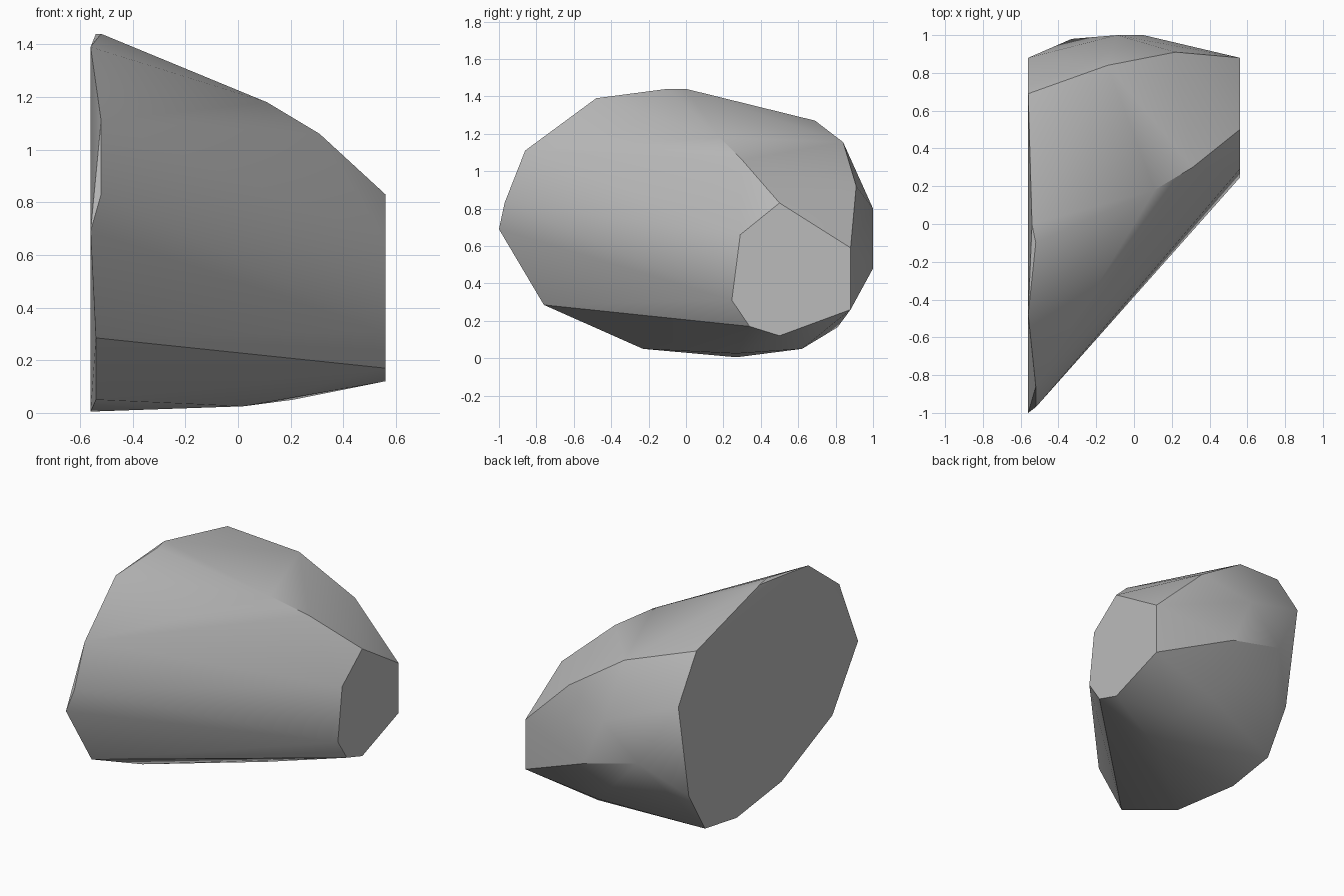
import bpy
import bmesh
import math

default_cube = bpy.data.objects.get("Cube")
if default_cube:
    bpy.data.objects.remove(default_cube, do_unlink=True)

WIDE_END = -0.56
NARROW_END = 0.56


def flat_material(name, colour):
    """Plain single-colour material for viewport and render."""
    material = bpy.data.materials.new(name)
    material.use_nodes = True
    material.diffuse_color = colour
    shader = material.node_tree.nodes["Principled BSDF"]
    shader.inputs["Base Color"].default_value = colour
    shader.inputs["Roughness"].default_value = 0.8
    return material


def section(x, outline):
    """Place a (y, z) outline on the plane at x."""
    return [(x, y, z) for y, z in outline]


# Wide end: flat face outline
wide_face = section(WIDE_END, [
    (-0.48, 1.39), (-1, 0.69), (0.27, 0.005), (0.6, 0.06),
    (0.77, 0.34), (0.88, 0.97), (0.69, 1.27),
])

# Wide end: chipped rim just inside the flat face
wide_rim = [
    (-0.54, 0, 1.44), (-0.52, -0.1, 1.44), (-0.52, -0.86, 1.11),
    (-0.52, -0.97, 0.83), (-0.54, -0.76, 0.285), (-0.54, -0.23, 0.05),
]

# Narrow end: flat cap outline
narrow_cap = section(NARROW_END, [
    (0.5, 0.83), (0.29, 0.66), (0.245, 0.31), (0.34, 0.17),
    (0.5, 0.12), (0.88, 0.26), (0.88, 0.59),
])

# Upper front ridge and upper back ridge between the ends
top_ridge = [(0.11, 0.18, 1.18), (0.31, 0.3, 1.06)]
back_ridge = [(-0.14, 0.84, 1.155), (0.22, 0.91, 0.92)]

# Back bulge and underside corners
back_bulge = [(-0.33, 0.98, 0.575), (-0.09, 1, 0.8), (0.05, 1, 0.48)]
underside = [(0.02, 0.27, 0.025), (0.21, 0.62, 0.05), (0.075, 0.81, 0.165)]


def build_hull(name, points, material):
    """Wrap the section points in one convex faceted skin."""
    bm = bmesh.new()
    for point in points:
        bm.verts.new(point)
    result = bmesh.ops.convex_hull(bm, input=bm.verts[:])
    spare = set(result["geom_interior"]) | set(result["geom_unused"])
    spare_verts = [item for item in spare if isinstance(item, bmesh.types.BMVert)]
    if spare_verts:
        bmesh.ops.delete(bm, geom=spare_verts, context="VERTS")

    # Merge the flat end faces into single polygons
    bmesh.ops.dissolve_limit(bm, angle_limit=math.radians(0.5),
                             verts=bm.verts[:], edges=bm.edges[:])
    bmesh.ops.recalc_face_normals(bm, faces=bm.faces[:])

    mesh = bpy.data.meshes.new(name)
    bm.to_mesh(mesh)
    bm.free()
    mesh.materials.append(material)
    obj = bpy.data.objects.new(name, mesh)
    bpy.context.collection.objects.link(obj)
    return obj


# Faceted stone block
stone_grey = flat_material("stone_grey", (0.5, 0.5, 0.5, 1))
stone = build_hull(
    "stone_block",
    wide_face + wide_rim + narrow_cap + top_ridge + back_ridge
    + back_bulge + underside,
    stone_grey,
)

# Soft shading across shallow facets, crisp at the sharp ridges
bpy.ops.object.select_all(action="DESELECT")
stone.select_set(True)
bpy.context.view_layer.objects.active = stone
bpy.ops.object.shade_smooth_by_angle(angle=math.radians(30))
